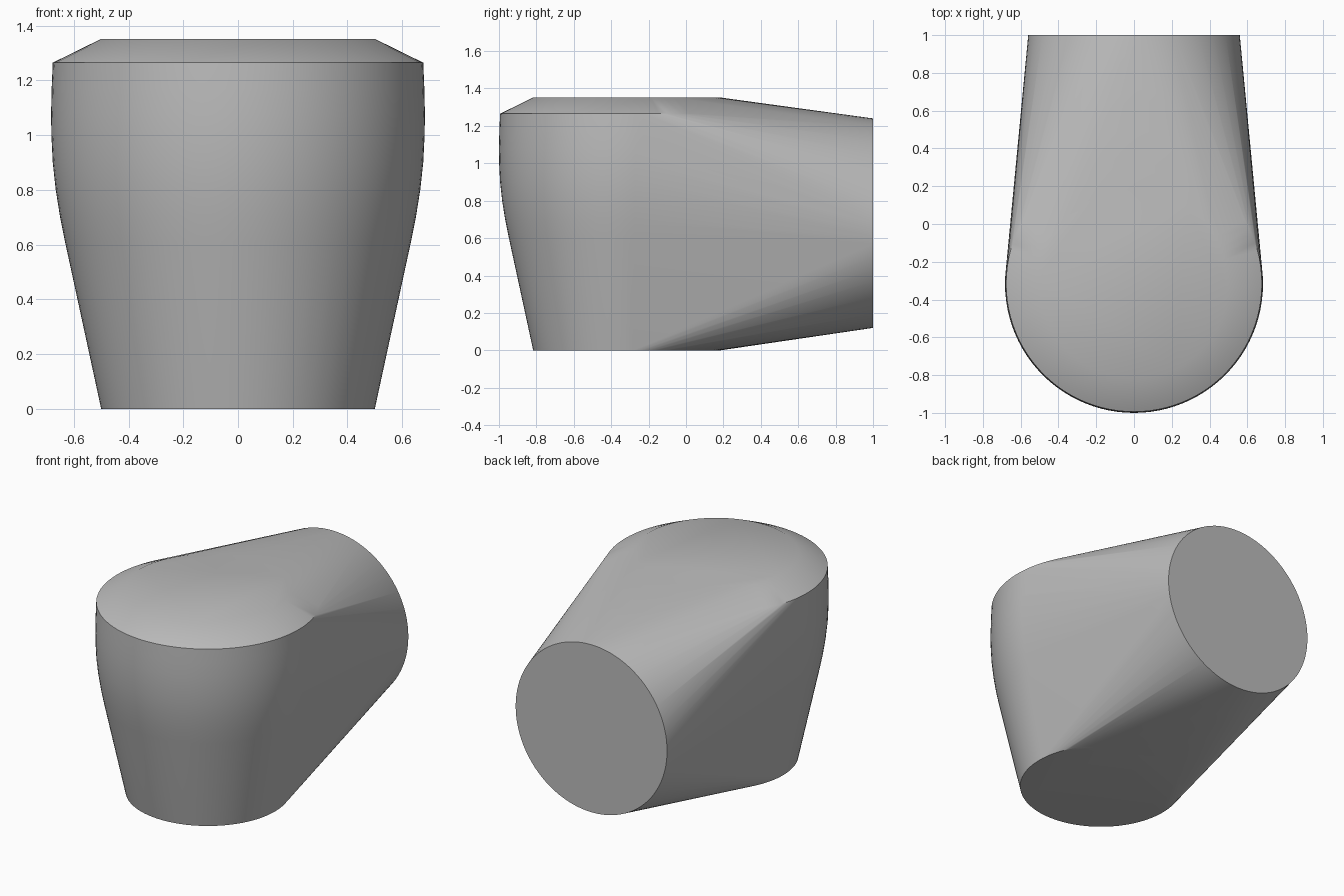
import bpy, bmesh, math

cube = bpy.data.objects.get("Cube")
if cube:
    bpy.data.objects.remove(cube, do_unlink=True)

SEGMENTS = 96
BODY_Y = -0.317

# Turned body profile: (radius, height)
PROFILE = [(0.5, 0), (0.632, 0.61), (0.65, 0.7), (0.666, 0.8), (0.677, 0.9),
           (0.682, 1.0), (0.683, 1.08), (0.681, 1.17), (0.677, 1.265), (0.5, 1.352)]


def circle(radius):
    for i in range(SEGMENTS):
        a = math.tau * i / SEGMENTS
        yield radius * math.cos(a), radius * math.sin(a)


bm = bmesh.new()

# Upright tapered body
for radius, z in PROFILE:
    for x, y in circle(radius):
        bm.verts.new((x, BODY_Y + y, z))

# Round flat end at the back
for x, z in circle(0.56):
    bm.verts.new((x, 1, 0.68 + z))

# Wrap both in one taut skin
hull = bmesh.ops.convex_hull(bm, input=bm.verts[:])
spare = {g for g in hull["geom_interior"] + hull["geom_unused"]
         if isinstance(g, bmesh.types.BMVert)}
bmesh.ops.delete(bm, geom=list(spare), context="VERTS")

# Merge the flat caps into single faces
bmesh.ops.dissolve_limit(bm, angle_limit=math.radians(0.1),
                         verts=bm.verts[:], edges=bm.edges[:])
bmesh.ops.recalc_face_normals(bm, faces=bm.faces[:])

mesh = bpy.data.meshes.new("elbow_body")
bm.to_mesh(mesh)
bm.free()
body = bpy.data.objects.new("elbow_body", mesh)
bpy.context.collection.objects.link(body)

# Plain grey finish
grey = bpy.data.materials.new("plain_grey")
grey.use_nodes = True
colour = (0.5, 0.5, 0.5, 1)
grey.diffuse_color = colour
grey.node_tree.nodes["Principled BSDF"].inputs["Base Color"].default_value = colour
mesh.materials.append(grey)

bpy.ops.object.select_all(action="DESELECT")
body.select_set(True)
bpy.context.view_layer.objects.active = body
bpy.ops.object.shade_smooth_by_angle(angle=math.radians(30))
